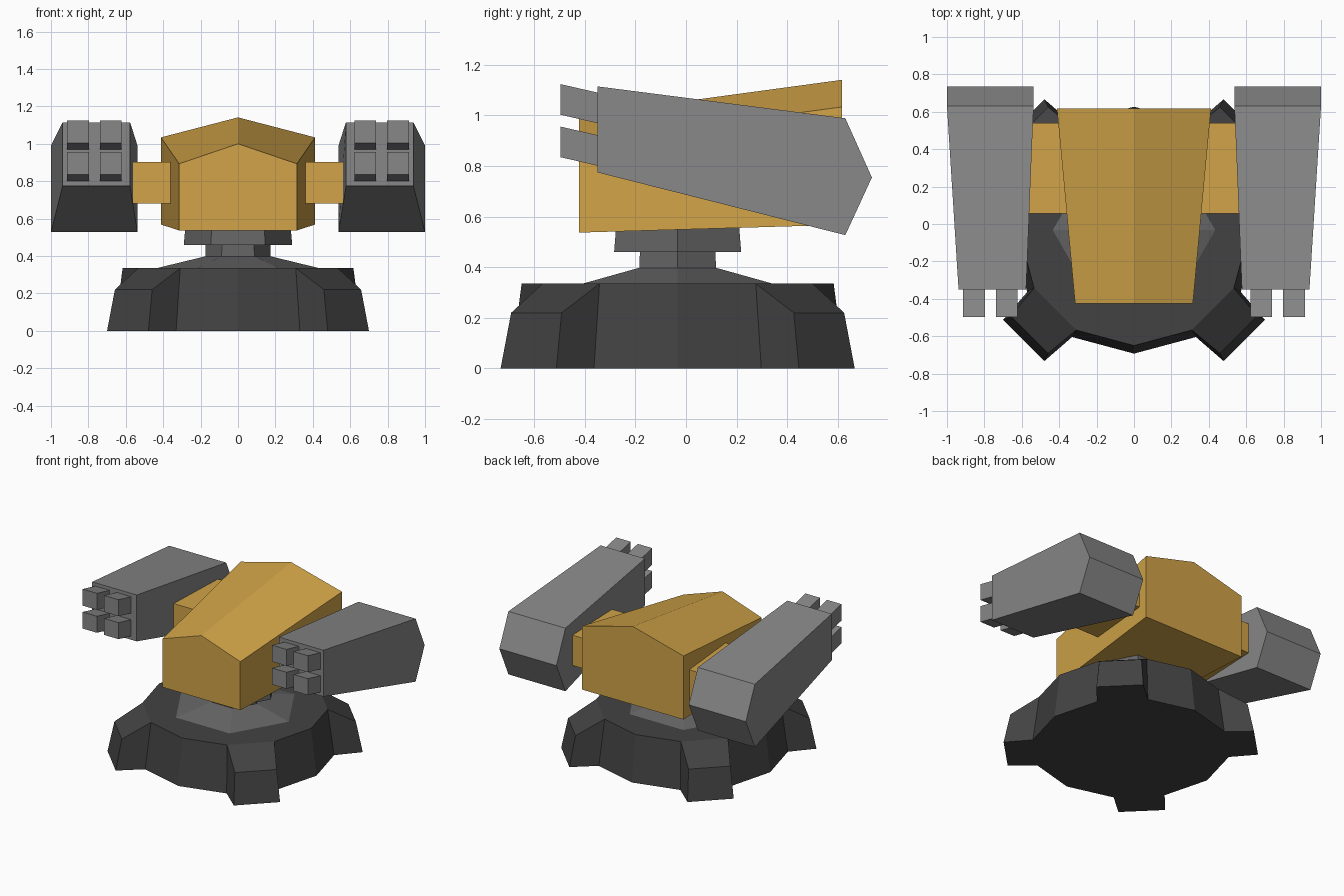
import bpy, bmesh, math
from mathutils import Matrix

if "Cube" in bpy.data.objects:
    bpy.data.objects.remove(bpy.data.objects["Cube"])


def material(name, rgb):
    m = bpy.data.materials.new(name)
    m.diffuse_color = (*rgb, 1)
    m.use_nodes = True
    m.node_tree.nodes["Principled BSDF"].inputs["Base Color"].default_value = m.diffuse_color
    return m


YELLOW = material("yellow paint", (0.64, 0.37, 0.065))
GREY = material("light grey", (0.245, 0.245, 0.245))
MID = material("mid grey", (0.13, 0.13, 0.13))
DARK = material("dark grey", (0.055, 0.055, 0.055))

BASE_Y = -0.033  # centre of the base


def loft(name, rings, mat):
    """Closed solid through rings of points with equal counts."""
    bm = bmesh.new()
    rows = [[bm.verts.new(p) for p in r] for r in rings]
    n = len(rows[0])
    for a, b in zip(rows, rows[1:]):
        for i in range(n):
            j = (i + 1) % n
            bm.faces.new((a[i], a[j], b[j], b[i]))
    bm.faces.new(rows[0][::-1])
    bm.faces.new(rows[-1])
    bmesh.ops.recalc_face_normals(bm, faces=bm.faces)
    mesh = bpy.data.meshes.new(name)
    bm.to_mesh(mesh)
    bm.free()
    ob = bpy.data.objects.new(name, mesh)
    mesh.materials.append(mat)
    bpy.context.collection.objects.link(ob)
    return ob


def polygon(n, r, z):
    return [(r * math.cos(i * math.tau / n), BASE_Y + r * math.sin(i * math.tau / n), z)
            for i in range(n)]


def mirror(ob):
    mod = ob.modifiers.new("mirror", 'MIRROR')
    mod.use_axis[0] = True
    return ob


# Twelve-sided base, with a six-sided cone, neck and collar
loft("base", [polygon(12, 0.66, 0), polygon(12, 0.617, 0.335)], DARK)
loft("neck", [polygon(6, 0.455, 0.33), polygon(6, 0.175, 0.398), polygon(6, 0.172, 0.47)], MID)
loft("collar", [polygon(6, 0.29, 0.46), polygon(6, 0.28, 0.57)], MID)

# Four wedge feet on the diagonals
for k in range(4):
    inner = [(0.636, -0.17, 0), (0.636, 0.17, 0), (0.596, 0.159, 0.335), (0.596, -0.159, 0.335)]
    outer = [(0.834, -0.156, 0), (0.834, 0.156, 0), (0.79, 0.141, 0.22), (0.79, -0.141, 0.22)]
    foot = loft("foot", [inner, outer], DARK)
    foot.data.transform(Matrix.Translation((0, BASE_Y, 0))
                        @ Matrix.Rotation(math.pi / 4 + k * math.pi / 2, 4, 'Z'))


# Gabled turret body, larger at the back
def gable(y, w, low, side, top):
    return [(-w, y, low), (w, y, low), (w, y, side), (0, y, top), (-w, y, side)]


loft("turret_body", [gable(-0.424, 0.315, 0.537, 0.893, 1.0),
                     gable(0.617, 0.412, 0.568, 1.034, 1.141)], YELLOW)

# Cross arm carrying the launchers
loft("cross_arm", [[(x, 0.055, 0.68), (x, 0.54, 0.68), (x, 0.54, 0.902), (x, 0.055, 0.902)]
                   for x in (-0.62, 0.62)], YELLOW)

# Launcher pod: (y, z, inner x, outer x) around its side profile
profile = [(-0.35, 1.115, 0.577, 0.938), (0.63, 0.989, 0.537, 1.0), (0.735, 0.755, 0.537, 1.0),
           (0.63, 0.527, 0.537, 1.0), (-0.35, 0.775, 0.577, 0.938)]
mirror(loft("launcher_pod", [[(a, y, z) for y, z, a, b in profile],
                             [(b, y, z) for y, z, a, b in profile]], GREY))

# Four square tubes at the front of each pod
for x in (0.622, 0.797):
    for z in (1.003, 0.835):
        rings = [[(x, y, z + d), (x + 0.117, y, z + d),
                  (x + 0.117, y, z + d + 0.121), (x, y, z + d + 0.121)]
                 for y, d in ((-0.496, 0), (-0.33, -0.038))]
        mirror(loft("launcher_tube", rings, GREY))
